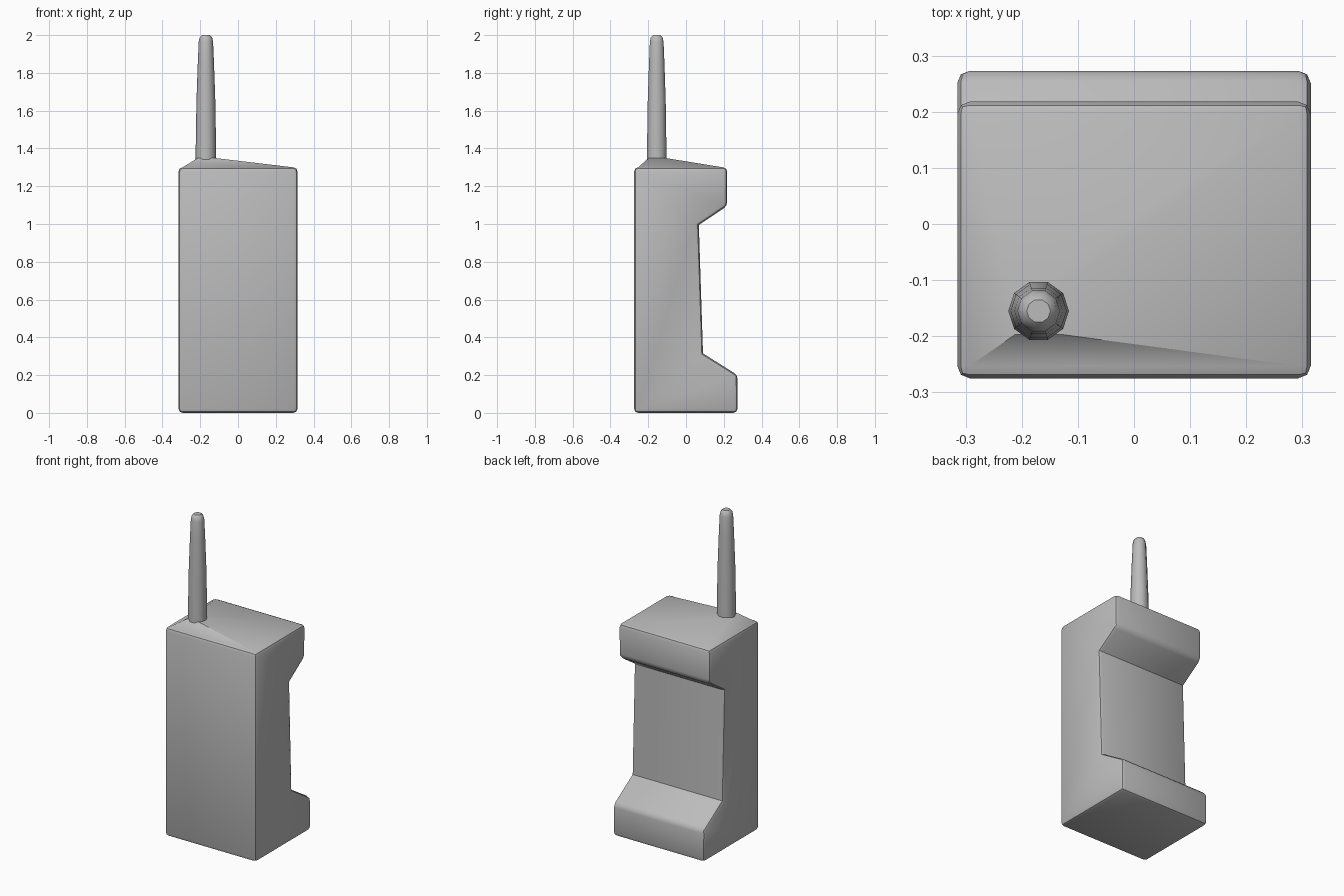
import bpy, bmesh, math

cube = bpy.data.objects.get("Cube")
if cube:
    bpy.data.objects.remove(cube, do_unlink=True)

grey = bpy.data.materials.new("plain grey")
grey.use_nodes = True
colour = (0.5, 0.5, 0.5, 1)
grey.diffuse_color = colour
grey.node_tree.nodes["Principled BSDF"].inputs["Base Color"].default_value = colour

AX, AY = -0.17, -0.155   # antenna axis


def finish(bm, name, angle):
    bmesh.ops.recalc_face_normals(bm, faces=bm.faces[:])
    mesh = bpy.data.meshes.new(name)
    bm.to_mesh(mesh)
    bm.free()
    mesh.materials.append(grey)
    obj = bpy.data.objects.new(name, mesh)
    bpy.context.collection.objects.link(obj)
    bpy.ops.object.select_all(action='DESELECT')
    obj.select_set(True)
    bpy.context.view_layer.objects.active = obj
    bpy.ops.object.shade_smooth_by_angle(angle=math.radians(angle))
    return obj


# Handset body: side profile (y, z) extruded across the width
profile = [(-0.275, 0), (0.273, 0), (0.273, 0.2), (0.09, 0.315), (0.068, 0.995),
           (0.218, 1.095), (0.218, 1.3), (-0.275, 1.3)]
HALF = 0.315
bm = bmesh.new()
side = bm.faces.new([bm.verts.new((-HALF, y, z)) for y, z in profile])
ext = bmesh.ops.extrude_face_region(bm, geom=[side])
moved = [v for v in ext["geom"] if isinstance(v, bmesh.types.BMVert)]
bmesh.ops.translate(bm, verts=moved, vec=(2 * HALF, 0, 0))
bmesh.ops.recalc_face_normals(bm, faces=bm.faces[:])

# Soft edges, leaving the two inner folds of the grip crisp
edges = [e for e in bm.edges if e.is_convex]
bmesh.ops.bevel(bm, geom=edges, offset=0.022, offset_type='OFFSET', segments=2,
                profile=0.5, affect='EDGES', clamp_overlap=True)

# Roof rising to a small flat under the antenna
bm.normal_update()
roof = max((f for f in bm.faces if f.normal.z > 0.99 and f.calc_center_median().z > 1),
           key=lambda f: f.calc_area())
centre = roof.calc_center_median()
bmesh.ops.inset_individual(bm, faces=[roof], thickness=0.05)
for v in roof.verts:
    v.co = (AX + math.copysign(0.042, v.co.x - centre.x),
            AY + math.copysign(0.042, v.co.y - centre.y), 1.35)
finish(bm, "handset_body", 35)

# Antenna: tapered rod with a rounded tip
SIDES = 10
rings = [(0.054, 1.31), (0.054, 1.4), (0.05, 1.65), (0.043, 1.85),
         (0.038, 1.965), (0.033, 1.988), (0.021, 2.0)]
bm = bmesh.new()
loops = []
for r, z in rings:
    loops.append([bm.verts.new((AX + r * math.cos(2 * math.pi * i / SIDES),
                                AY + r * math.sin(2 * math.pi * i / SIDES), z))
                  for i in range(SIDES)])
for low, high in zip(loops, loops[1:]):
    for i in range(SIDES):
        j = (i + 1) % SIDES
        bm.faces.new((low[i], low[j], high[j], high[i]))
bm.faces.new(loops[0][::-1])
bm.faces.new(loops[-1])
finish(bm, "antenna", 40)
